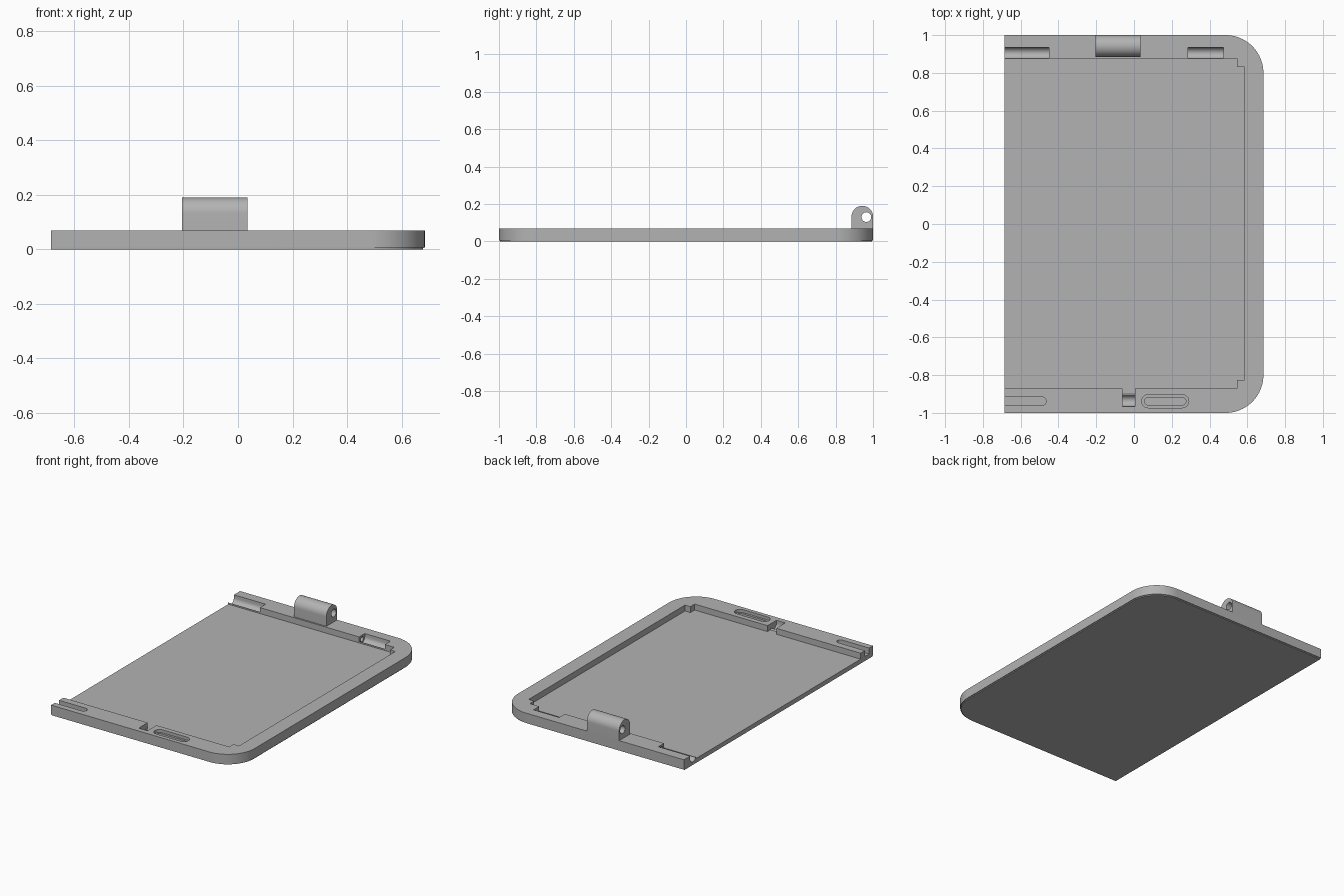
import bpy
import bmesh
from math import sin, cos, pi, radians
from mathutils import Vector

cube = bpy.data.objects.get("Cube")
if cube:
    bpy.data.objects.remove(cube, do_unlink=True)

grey = bpy.data.materials.new("plain grey")
grey.use_nodes = True
colour = (0.45, 0.45, 0.45, 1)
grey.diffuse_color = colour
grey.node_tree.nodes["Principled BSDF"].inputs["Base Color"].default_value = colour

X0, X1, Y1, TOP, FLOOR = -0.685, 0.685, 1.0, 0.07, 0.03


def arc(cx, cy, r, a, b, n=12):
    """Points along an arc from a to b degrees."""
    angles = [radians(a + (b - a) * i / n) for i in range(n + 1)]
    return [(cx + r * cos(t), cy + r * sin(t)) for t in angles]


def prism(name, pts, lo, hi, axis="Z"):
    """Extrude a profile: XY along Z, or YZ along X."""
    bm = bmesh.new()
    place = (lambda p, h: (p[0], p[1], h)) if axis == "Z" else (lambda p, h: (h, p[0], p[1]))
    rings = [[bm.verts.new(place(p, h)) for p in pts] for h in (lo, hi)]
    for ring in rings:
        bm.faces.new(ring)
    for i in range(len(pts)):
        j = (i + 1) % len(pts)
        bm.faces.new((rings[0][i], rings[0][j], rings[1][j], rings[1][i]))
    bmesh.ops.recalc_face_normals(bm, faces=bm.faces)
    mesh = bpy.data.meshes.new(name)
    bm.to_mesh(mesh)
    bm.free()
    mesh.materials.append(grey)
    ob = bpy.data.objects.new(name, mesh)
    bpy.context.collection.objects.link(ob)
    return ob


def activate(ob):
    bpy.ops.object.select_all(action="DESELECT")
    ob.select_set(True)
    bpy.context.view_layer.objects.active = ob


def combine(ob, other, operation="DIFFERENCE"):
    """Apply a boolean and drop the helper."""
    other.hide_render = True
    activate(ob)
    mod = ob.modifiers.new("shape", "BOOLEAN")
    mod.operation, mod.object, mod.solver = operation, other, "EXACT"
    bpy.ops.object.modifier_apply(modifier=mod.name)
    bpy.data.objects.remove(other, do_unlink=True)


def stadium(x0, x1, y, r):
    return arc(x1 - r, y, r, -90, 90) + arc(x0 + r, y, r, 90, 270)


# Tray: rounded on the right, cut straight on the left, softened lower edge
R = 0.2
outline = [(X0, -Y1)] + arc(X1 - R, R - Y1, R, -90, 0, 20) + arc(X1 - R, Y1 - R, R, 0, 90, 20) + [(X0, Y1)]
tray = prism("tray", outline, 0, TOP)
edge = 0.006
for v in tray.data.vertices:
    if v.co.z < 0.001:
        centre = Vector((min(v.co.x, X1 - R), max(R - Y1, min(v.co.y, Y1 - R)), 0))
        v.co -= (v.co - centre).normalized() * edge
skirt = prism("skirt", outline, edge, TOP)
combine(tray, skirt, "UNION")

# Pocket with small corner posts, open at the left
pocket = [(-0.8, -0.87), (0.545, -0.87), (0.545, -0.825), (0.585, -0.825),
          (0.585, 0.83), (0.545, 0.83), (0.545, 0.875), (-0.8, 0.875)]
combine(tray, prism("pocket_cutter", pocket, FLOOR, 0.2))

# Curved troughs in the rear rim, and one in the front rim
trough = [(0.865, 0.2), (0.865, 0.04)] + arc(0.905, 0.05, 0.03, 200, 360) + [(0.935, 0.2)]
for x0, x1 in ((-0.8, -0.45), (0.285, 0.475)):
    combine(tray, prism("trough_cutter", trough, x0, x1, "X"))
catch = [(-0.86, 0.2), (-0.86, FLOOR), (-0.9, FLOOR)] + arc(-0.935, 0.05, 0.03, -20, -180) + [(-0.965, 0.2)]
combine(tray, prism("catch_cutter", catch, -0.06, 0.005, "X"))

# Pin bore joining the rear troughs
combine(tray, prism("bore_cutter", arc(0.905, 0.045, 0.015, 0, 345, 23), -0.5, 0.35, "X"))

# Slots in the front rim
for x0, x1, r, z in ((-0.9, -0.465, 0.0225, 0.03), (0.04, 0.29, 0.035, 0.05), (0.055, 0.275, 0.02, 0.025)):
    combine(tray, prism("slot_cutter", stadium(x0, x1, -0.938, r), z, 0.2))

# Hinge knuckle with an off-centre pin hole
profile = [(1.0, 0.06)] + arc(0.9425, 0.1325, 0.0575, 0, 180, 24) + [(0.885, 0.06)]
hinge = prism("hinge_knuckle", profile, -0.205, 0.035, "X")
combine(hinge, prism("pin_cutter", arc(0.964, 0.13, 0.026, 0, 345, 23), -0.4, 0.2, "X"))

for ob in (tray, hinge):
    activate(ob)
    bpy.ops.object.shade_smooth_by_angle(angle=radians(30))
